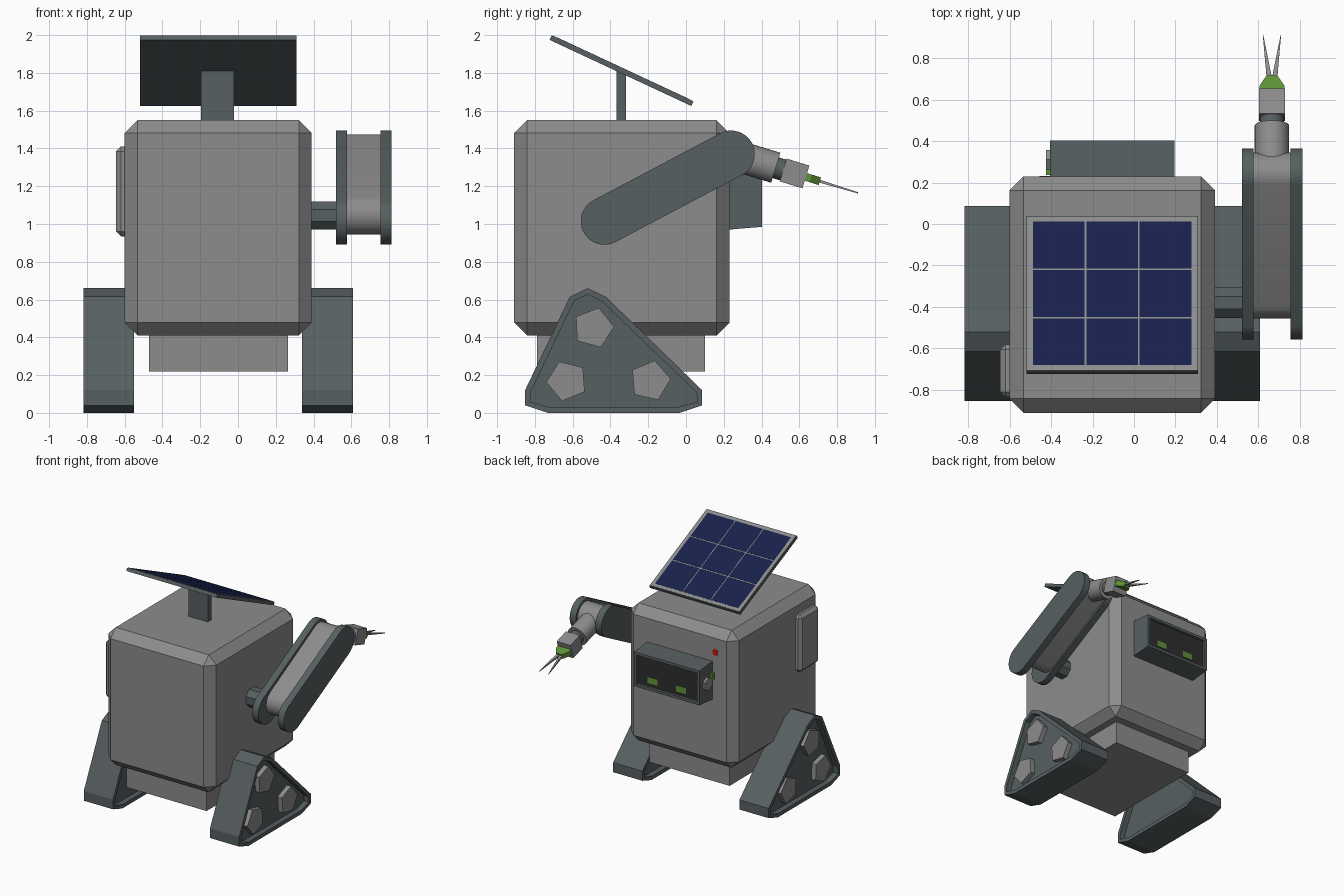
import bpy, bmesh
from math import sin, cos, pi, radians, atan2
from mathutils import Matrix, Vector

if "Cube" in bpy.data.objects:
    bpy.data.objects.remove(bpy.data.objects["Cube"])

def material(name, r, g, b):
    m = bpy.data.materials.new(name)
    m.diffuse_color = (r, g, b, 1)
    m.use_nodes = True
    m.node_tree.nodes["Principled BSDF"].inputs["Base Color"].default_value = m.diffuse_color
    return m

GREY = material("grey_metal", .265, .265, .265)
DARK = material("dark_metal", .095, .115, .12)
BLACK = material("black", .027, .027, .028)
BLUE = material("solar_blue", .009, .015, .072)
GREEN = material("green", .115, .29, .04)
RED = material("red", .6, .006, .006)
MID = -.105          # x of the body's mirror plane

def finish(name, bm, mat=GREY, mtx=None, smooth=False):
    bmesh.ops.recalc_face_normals(bm, faces=bm.faces)
    if mtx:
        bm.transform(mtx)
    me = bpy.data.meshes.new(name)
    bm.to_mesh(me)
    bm.free()
    ob = bpy.data.objects.new(name, me)
    bpy.context.collection.objects.link(ob)
    me.materials.append(mat)
    if smooth:
        bpy.ops.object.select_all(action='DESELECT')
        ob.select_set(True)
        bpy.context.view_layer.objects.active = ob
        bpy.ops.object.shade_smooth_by_angle(angle=radians(35))
    return ob

def box(name, lo, hi, mat=GREY, bevel=0, mtx=None):
    bm = bmesh.new()
    lo, hi = Vector(lo), Vector(hi)
    bmesh.ops.create_cube(bm, size=1, matrix=Matrix.Translation((lo + hi) / 2)
                          @ Matrix.Diagonal((*(hi - lo), 1)))
    if bevel:
        bmesh.ops.bevel(bm, geom=bm.edges[:], offset=bevel, segments=1, affect='EDGES')
    return finish(name, bm, mat, mtx)

def prism(name, pts, x0, x1, mat=GREY, recess=None, smooth=False):
    """Extrude a (y, z) outline from x0 to x1; recess = (rim, depth) sinks both ends."""
    bm = bmesh.new()
    face = bm.faces.new([bm.verts.new((x0, y, z)) for y, z in pts])
    ext = bmesh.ops.extrude_face_region(bm, geom=[face])
    bmesh.ops.translate(bm, vec=(x1 - x0, 0, 0),
                        verts=[v for v in ext['geom'] if isinstance(v, bmesh.types.BMVert)])
    bmesh.ops.recalc_face_normals(bm, faces=bm.faces)
    if recess:
        rim, depth = recess
        for f in [f for f in bm.faces if abs(f.normal.x) > .9]:
            n = f.normal.copy()
            bmesh.ops.inset_region(bm, faces=[f], thickness=rim)
            ext = bmesh.ops.extrude_face_region(bm, geom=[f])
            bmesh.ops.delete(bm, geom=[f], context='FACES_ONLY')
            bmesh.ops.translate(bm, vec=-n * depth,
                                verts=[v for v in ext['geom'] if isinstance(v, bmesh.types.BMVert)])
    return finish(name, bm, mat, None, smooth)

def rod(name, y0, y1, r, mat, mtx):
    """Round rod along local y."""
    bm = bmesh.new()
    bmesh.ops.create_cone(bm, cap_ends=True, segments=32, radius1=r, radius2=r, depth=y1 - y0,
                          matrix=Matrix.Translation((0, (y0 + y1) / 2, 0)) @ Matrix.Rotation(pi / 2, 4, 'X'))
    return finish(name, bm, mat, mtx, True)

def ngon(cy, cz, r, n, start=0):
    return [(cy + r * cos(start + 2 * pi * i / n), cz + r * sin(start + 2 * pi * i / n)) for i in range(n)]

def stadium(a, b, r, n=16):
    t = atan2(b[1] - a[1], b[0] - a[0])
    return [(c[0] + r * cos(t + s + pi * i / n), c[1] + r * sin(t + s + pi * i / n))
            for c, s in ((b, -pi / 2), (a, pi / 2)) for i in range(n + 1)]

# Body, underside and side hatch
box("body", (-.60, -.91, .41), (.39, .23, 1.55), bevel=.068)
box("base", (-.47, -.79, .22), (.265, .10, .45))
box("side_hatch", (-.645, -.835, .935), (-.56, -.58, 1.41), bevel=.025)

# Tracks with pentagon wheels on the outer sides
outline = [(-.852, .04), (-.852, .12), (-.615, .615), (-.52, .66), (-.425, .615),
           (.086, .12), (.086, .04), (-.034, 0), (-.73, 0)]
wheels = [(-.49, .45, radians(3)), (-.63, .17, radians(40)), (-.19, .17, radians(5))]
for side, s in (("left", -1), ("right", 1)):
    prism(side + "_track", outline, MID + s * .445, MID + s * .713, DARK, recess=(.032, .045))
    for i, (y, z, a) in enumerate(wheels):
        prism(f"{side}_wheel_{i + 1}", ngon(y, z, .11, 5, a), MID + s * .655, MID + s * .708)

# Solar panel on its post
prism("panel_post", [(-.367, 1.5), (-.318, 1.5), (-.318, 1.80), (-.367, 1.82)], -.195, -.02, DARK)
tilt = Matrix.Translation((MID, -.335, 1.825)) @ Matrix.Rotation(radians(-25), 4, 'X')
box("panel_tray", (-.414, -.414, -.028), (.414, .414, -.003), DARK, mtx=tilt)
box("panel_frame", (-.41, -.41, -.004), (.41, .41, 0), mtx=tilt)
for i in (-1, 0, 1):
    for j in (-1, 0, 1):
        x, y = i * .257, j * .257
        box("solar_cell", (x - .1245, y - .1245, -.001), (x + .1245, y + .1245, .001), BLUE, mtx=tilt)

# Face housing: tapered box with a sunken screen
bm = bmesh.new()
rings = [[bm.verts.new((x, y, z)) for x, z in ((-.405, lo), (.195, lo), (.195, hi), (-.405, hi))]
         for y, lo, hi in ((.20, .968, 1.288), (.403, .985, 1.27))]
for k in range(4):
    bm.faces.new((rings[0][k], rings[0][k - 1], rings[1][k - 1], rings[1][k]))
bm.faces.new(rings[0])
front = bm.faces.new(rings[1])
bmesh.ops.recalc_face_normals(bm, faces=bm.faces)
bmesh.ops.inset_region(bm, faces=[front], thickness=.032)
bmesh.ops.inset_region(bm, faces=[front], thickness=.001, depth=-.02)
front.material_index = 1
housing = finish("face_housing", bm, DARK)
housing.data.materials.append(BLACK)
for side, s in (("left", -1), ("right", 1)):
    x = MID + .012 + s * .13
    box(side + "_eye", (x - .045, .37, 1.035), (x + .045, .386, 1.085), GREEN)

# Ear knob with its green tab, and the red lamp on the body
prism("ear_knob", ngon(.31, 1.13, .055, 6, pi / 6), -.40, -.425)
box("ear_tab", (-.424, .235, 1.14), (-.40, .262, 1.20), GREEN)
rod("red_lamp", .22, .232, .026, RED, Matrix.Translation((-.43, 0, 1.365)))

# Upper arm: shoulder, two side plates and core
prism("shoulder", ngon(-.38, 1.045, .08, 8, pi / 8), .36, .54, DARK)
elbow = (.239, 1.37)
for name, x0, x1 in (("arm_plate_inner", .52, .577), ("arm_plate_outer", .755, .812)):
    prism(name, stadium((-.432, 1.015), elbow, .125), x0, x1, DARK, smooth=True)
prism("arm_core", stadium((-.35, 1.05), elbow, .105), .57, .76, smooth=True)

# Forearm, wrist and hand along the sloping forearm axis
arm = Matrix.Translation((.665, *elbow)) @ Matrix.Rotation(radians(-17), 4, 'X')
rod("forearm", 0, .247, .083, GREY, arm)
rod("wrist", .23, .30, .057, DARK, arm)
box("hand_block", (-.063, .288, -.063), (.063, .414, .063), mtx=arm)
bm = bmesh.new()
palm = [(-.06, .40), (.06, .40), (.06, .441), (.027, .491), (-.027, .491), (-.06, .441)]
face = bm.faces.new([bm.verts.new((x, y, -.021)) for x, y in palm])
ext = bmesh.ops.extrude_face_region(bm, geom=[face])
bmesh.ops.translate(bm, vec=(0, 0, .042),
                    verts=[v for v in ext['geom'] if isinstance(v, bmesh.types.BMVert)])
finish("palm", bm, GREEN, arm)

# Two tapering fingers spread in a V
for side, s in (("left", -1), ("right", 1)):
    bm = bmesh.new()
    rings = [[bm.verts.new((s * (x + dx * w), y, dz * h)) for dx, dz in ((-1, -1), (1, -1), (1, 1), (-1, 1))]
             for x, y, w, h in ((.012, .48, .013, .008), (.043, .703, .001, .003))]
    for k in range(4):
        bm.faces.new((rings[0][k], rings[0][k - 1], rings[1][k - 1], rings[1][k]))
    for ring in rings:
        bm.faces.new(ring)
    finish(side + "_finger", bm, GREY, arm)
